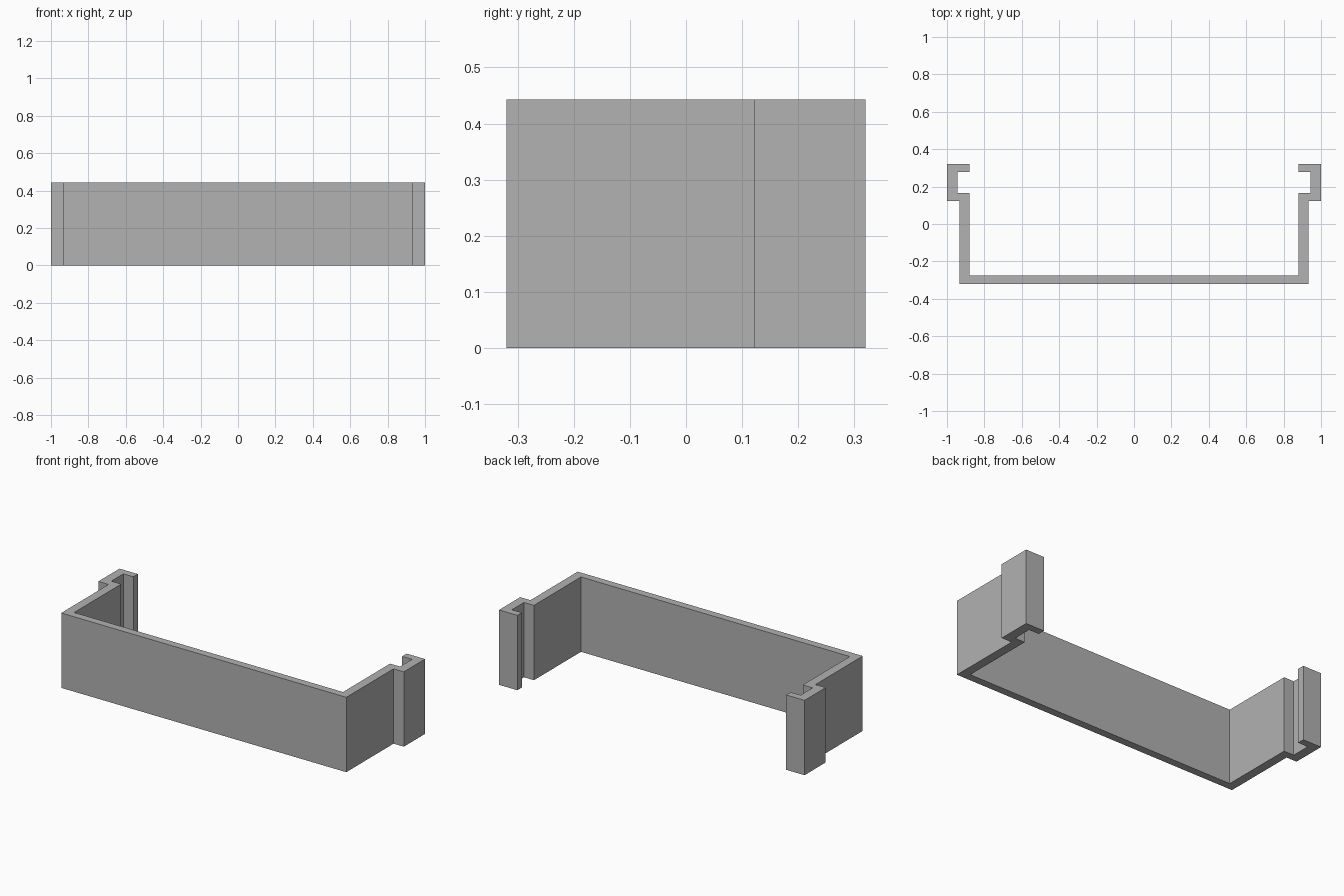
import bpy
import bmesh

cube = bpy.data.objects.get("Cube")
if cube:
    bpy.data.objects.remove(cube, do_unlink=True)

HEIGHT = 0.443

# Plain grey material
grey = bpy.data.materials.new("plain grey")
grey.use_nodes = True
colour = (0.445, 0.445, 0.445, 1)
grey.diffuse_color = colour
grey.node_tree.nodes["Principled BSDF"].inputs["Base Color"].default_value = colour

# Left half of the plan: front wall, side arm, outward step and hooked end
half = [
    (0.933, -0.32), (0.933, 0.122), (1.0, 0.122), (1.0, 0.32),
    (0.88, 0.32), (0.88, 0.278), (0.945, 0.278), (0.945, 0.165),
    (0.88, 0.165), (0.88, -0.275),
]
outline = half + [(-x, y) for x, y in reversed(half)]

# Extrude the mirrored plan upwards into one solid bracket
bm = bmesh.new()
base = bm.faces.new([bm.verts.new((x, y, 0)) for x, y in outline])
top = bmesh.ops.extrude_face_region(bm, geom=[base], use_keep_orig=True)["geom"]
bmesh.ops.translate(bm, vec=(0, 0, HEIGHT),
                    verts=[v for v in top if isinstance(v, bmesh.types.BMVert)])
bmesh.ops.recalc_face_normals(bm, faces=bm.faces)

mesh = bpy.data.meshes.new("clip_bracket")
bm.to_mesh(mesh)
bm.free()
mesh.materials.append(grey)
bracket = bpy.data.objects.new("clip_bracket", mesh)
bpy.context.collection.objects.link(bracket)
